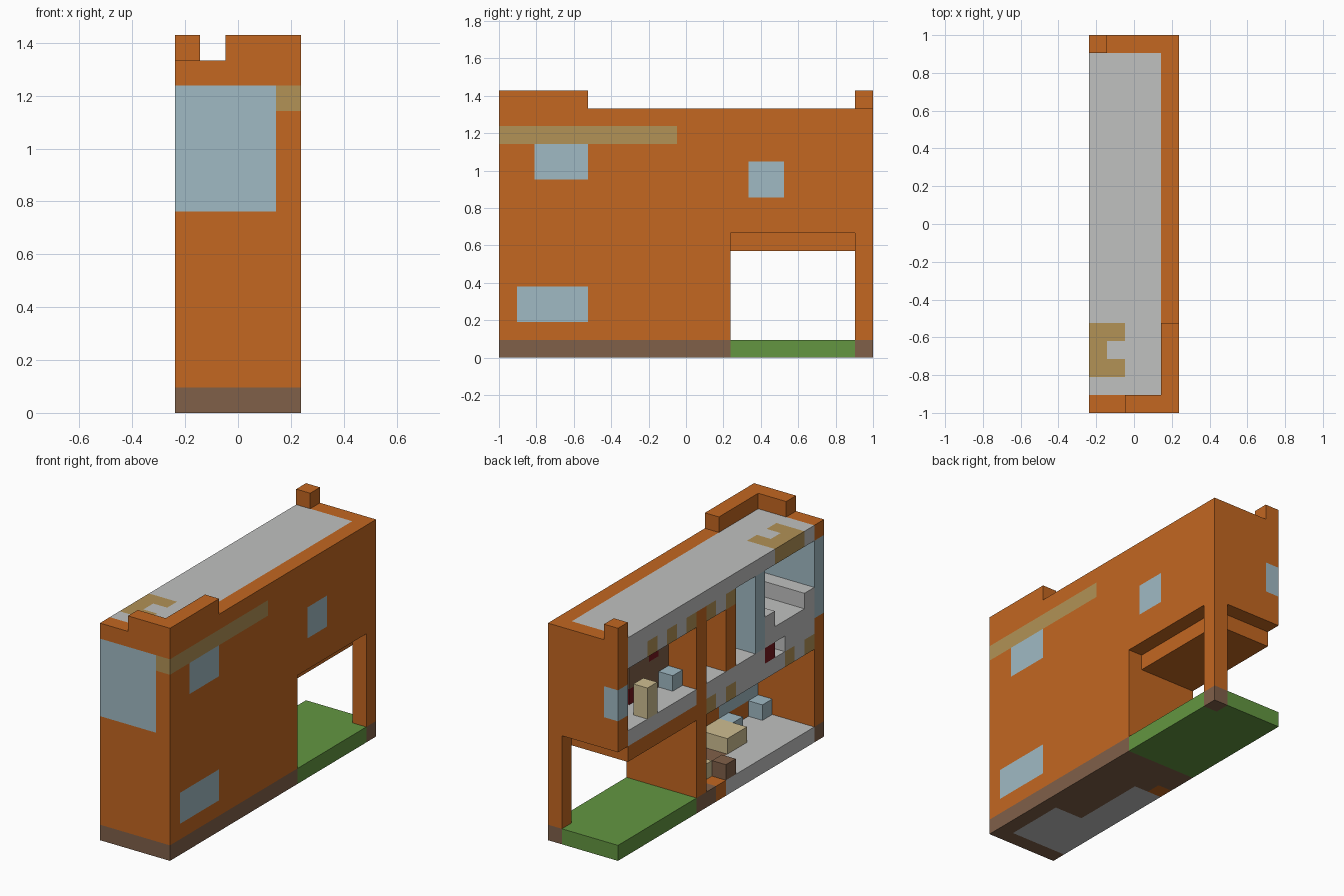
import bpy
import bmesh
from mathutils import Vector

cube = bpy.data.objects.get("Cube")
if cube:
    bpy.data.objects.remove(cube, do_unlink=True)

UNIT = 2 / 21                     # one block
ORIGIN = Vector((-2.5, -10.5, 0))


def linear(c):
    c /= 255
    return c / 12.92 if c <= 0.04045 else ((c + 0.055) / 1.055) ** 2.4


def material(name, rgb):
    mat = bpy.data.materials.new(name)
    mat.use_nodes = True
    col = (*[linear(c) for c in rgb], 1)
    mat.diffuse_color = col
    node = mat.node_tree.nodes["Principled BSDF"]
    node.inputs["Base Color"].default_value = col
    node.inputs["Roughness"].default_value = 0.9
    return mat


MATS = {
    "orange": material("orange brick", (195, 103, 33)),
    "grey": material("light grey", (192, 193, 192)),
    "blue": material("glass blue", (160, 186, 196)),
    "tan": material("tan", (178, 146, 86)),
    "brown": material("earth brown", (128, 96, 73)),
    "green": material("grass green", (99, 150, 65)),
    "cream": material("cream", (206, 190, 146)),
    "maroon": material("maroon", (118, 24, 30)),
}

cells = {}                        # block position -> (part, colour)


def fill(part, colour, x, y, z):
    """Fill an inclusive range of blocks; later parts replace earlier ones."""
    span = [(r, r) if isinstance(r, int) else r for r in (x, y, z)]
    for i in range(span[0][0], span[0][1] + 1):
        for j in range(span[1][0], span[1][1] + 1):
            for k in range(span[2][0], span[2][1] + 1):
                if part:
                    cells[i, j, k] = (part, colour)
                else:
                    cells.pop((i, j, k), None)


# Ground: base, lawn and ground floor
fill("base", "brown", (0, 4), (0, 12), 0)
fill("base", "brown", 4, 20, 0)
fill("lawn", "green", (0, 4), (13, 19), 0)
fill("lawn", "green", (0, 3), 20, 0)
fill("ground_floor", "grey", (0, 3), (1, 4), 0)
fill("ground_floor", "grey", (0, 1), (5, 9), 0)
fill("door_step", "orange", 0, 10, 0)

# Outer walls with the open passage at the back
fill("side_wall", "orange", 4, (0, 20), (1, 13))
fill(None, None, 4, (13, 19), (1, 6))
fill("front_wall", "orange", (0, 3), 0, (1, 13))
fill("back_wall", "orange", (0, 3), 20, (7, 13))

# Upper floor and the beam under it
fill("upper_floor", "grey", (0, 3), (1, 11), (6, 7))
fill("upper_floor", "grey", (0, 3), (13, 19), 7)
fill("passage_ceiling", "orange", (0, 3), (13, 19), 6)
fill("raised_floor", "grey", (0, 3), (1, 4), 8)
fill("bench", "grey", (0, 3), 1, 9)
fill("raised_step", "grey", 0, 5, (8, 9))
fill(None, None, 0, 4, 7)
fill("floor_panel", "maroon", 0, 5, 7)
for j in (1, 3, 9, 11):
    fill("floor_trim", "tan", 0, j, 6)

# Inner walls
fill("partition", "orange", (0, 3), 12, (1, 12))
fill("inner_wall", "orange", (0, 2), 9, (8, 11))
fill("glass_wall", "blue", (0, 1), 6, (8, 12))

# Roof, its edge trim and parapet
fill("roof", "grey", (0, 3), (1, 19), 13)
fill("roof_edge", "grey", 0, (9, 11), 12)
fill("roof_edge", "grey", 0, (13, 19), 12)
for j in (9, 11, 13, 15, 17):
    fill("roof_trim", "tan", 0, j, 12)
fill("roof_inlay", "tan", 0, (2, 4), 13)
for j in (2, 4):
    fill("roof_inlay", "tan", 1, j, 13)
fill("parapet", "orange", (2, 4), 0, 14)
fill("parapet", "orange", 4, (0, 4), 14)
fill("chimney", "orange", 0, 20, 14)

# Windows and the painted band
fill("front_window", "blue", (0, 3), 0, (8, 12))
fill("back_window", "blue", 0, 20, (9, 10))
fill("side_window_upper", "blue", 4, (2, 4), (10, 11))
fill("side_window_rear", "blue", 4, (14, 15), (9, 10))
fill("side_window_lower", "blue", 4, (1, 4), (2, 3))
fill("side_band", "tan", 4, (0, 9), 12)

# Upstairs furniture
fill("bookcase", "brown", (2, 3), (13, 16), (8, 12))
fill("books", "maroon", 2, 14, 10)
fill("books", "maroon", 2, 16, 8)
fill("upper_stool", "blue", 1, 13, 8)
fill("upper_cabinet", "cream", 0, 17, (8, 9))

# Downstairs furniture
fill("table", "cream", (2, 3), (5, 6), 1)
fill("chair", "blue", 3, 4, 1)
fill("armchair", "blue", 3, 1, 1)
fill("crate", "brown", 0, 9, 1)
fill("counter", "cream", 1, 10, 1)
fill("cupboard", "brown", 3, (8, 9), (1, 3))


def build(part):
    """Skin the exposed sides of one part and merge flat areas."""
    bm = bmesh.new()
    colour = None
    for pos, (name, col) in cells.items():
        if name != part:
            continue
        colour = col
        centre = Vector(pos) + Vector((0.5, 0.5, 0.5)) + ORIGIN
        for axis in range(3):
            for sign in (-1, 1):
                near = list(pos)
                near[axis] += sign
                if tuple(near) in cells:
                    continue
                n, u, v = Vector(), Vector(), Vector()
                n[axis] = sign / 2
                u[(axis + 1) % 3] = 0.5
                v[(axis + 2) % 3] = sign / 2
                corners = (-u - v, u - v, u + v, v - u)
                bm.faces.new([bm.verts.new((centre + n + c) * UNIT)
                              for c in corners])
    bmesh.ops.remove_doubles(bm, verts=bm.verts, dist=UNIT / 100)
    bmesh.ops.dissolve_limit(bm, angle_limit=0.01, verts=bm.verts,
                             edges=bm.edges)
    mesh = bpy.data.meshes.new(part)
    bm.to_mesh(mesh)
    bm.free()
    mesh.materials.append(MATS[colour])
    bpy.context.collection.objects.link(bpy.data.objects.new(part, mesh))


for part in sorted({name for name, _ in cells.values()}):
    build(part)
